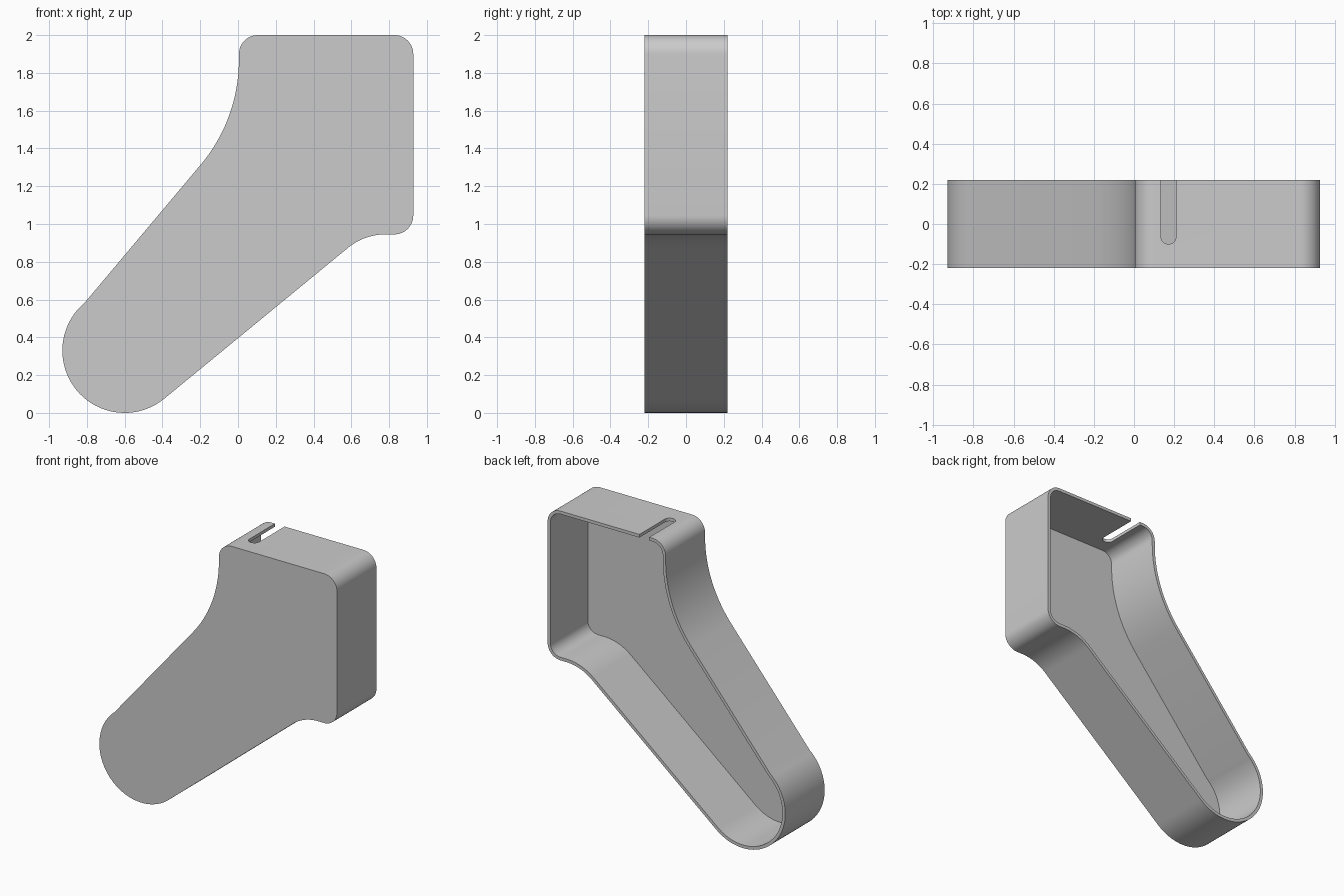
import bpy
import bmesh
from math import cos, sin, radians
from mathutils import Vector

cube = bpy.data.objects.get("Cube")
if cube:
    bpy.data.objects.remove(cube, do_unlink=True)

HALF_DEPTH = 0.22
WALL = 0.022

grey = bpy.data.materials.new("plain grey")
grey.use_nodes = True
grey.diffuse_color = (0.6, 0.6, 0.6, 1)
grey.node_tree.nodes["Principled BSDF"].inputs["Base Color"].default_value = (0.6, 0.6, 0.6, 1)


def arc(cx, cz, r, start, end, steps):
    """Points of an arc, angles in degrees."""
    angles = [radians(start + (end - start) * i / steps) for i in range(steps + 1)]
    return [Vector((cx + r * cos(a), cz + r * sin(a))) for a in angles]


def inset(points, d):
    """Offset a counter-clockwise closed outline inwards by d."""
    result = []
    for i, p in enumerate(points):
        a = (p - points[i - 1]).normalized()
        b = (points[(i + 1) % len(points)] - p).normalized()
        na, nb = Vector((-a.y, a.x)), Vector((-b.y, b.x))
        result.append(p + (na + nb) * d / (1 + na.dot(nb)))
    return result


def make_object(name, bm):
    bmesh.ops.recalc_face_normals(bm, faces=bm.faces)
    mesh = bpy.data.meshes.new(name)
    bm.to_mesh(mesh)
    bm.free()
    mesh.materials.append(grey)
    obj = bpy.data.objects.new(name, mesh)
    bpy.context.collection.objects.link(obj)
    return obj


def bridge(bm, first, second):
    for i in range(len(first)):
        bm.faces.new((first[i - 1], first[i], second[i], second[i - 1]))


# Outline: round foot, sloping arm, rounded box head
outline = (
    arc(-0.6, 0.33, 0.33, 130, 309.6, 40)
    + arc(0.78, 0.635, 0.31, 129.6, 90, 12)
    + arc(0.828, 1.045, 0.1, -90, 0, 12)
    + arc(0.828, 1.9, 0.1, 0, 90, 12)
    + arc(0.105, 1.9, 0.1, 90, 180, 12)
    + arc(-0.86, 1.87, 0.865, 0, -40.3, 20)
)
inner = inset(outline, WALL)

# Shell: closed front plate, side walls, open back
bm = bmesh.new()


def ring(points, y):
    return [bm.verts.new((p.x, y, p.y)) for p in points]


outer_front = ring(outline, -HALF_DEPTH)
outer_back = ring(outline, HALF_DEPTH)
inner_back = ring(inner, HALF_DEPTH)
inner_floor = ring(inner, -HALF_DEPTH + WALL)
bm.faces.new(outer_front)
bridge(bm, outer_front, outer_back)
bridge(bm, outer_back, inner_back)
bridge(bm, inner_back, inner_floor)
bm.faces.new(inner_floor)
shell = make_object("shell", bm)

# Round-ended slot through the top wall, open at the back
bm = bmesh.new()
slot = arc(0.172, -0.062, 0.038, 180, 360, 16) + [Vector((0.21, 0.4)), Vector((0.134, 0.4))]
low = [bm.verts.new((p.x, p.y, 1.93)) for p in slot]
high = [bm.verts.new((p.x, p.y, 2.1)) for p in slot]
bm.faces.new(low)
bm.faces.new(high)
bridge(bm, low, high)
cutter = make_object("slot_cutter", bm)
cutter.hide_render = True

cut = shell.modifiers.new("slot", 'BOOLEAN')
cut.operation = 'DIFFERENCE'
cut.solver = 'EXACT'
cut.object = cutter

bpy.ops.object.select_all(action='DESELECT')
shell.select_set(True)
bpy.context.view_layer.objects.active = shell
bpy.ops.object.modifier_apply(modifier=cut.name)
bpy.data.objects.remove(cutter, do_unlink=True)
bpy.ops.object.shade_smooth_by_angle(angle=radians(30))
